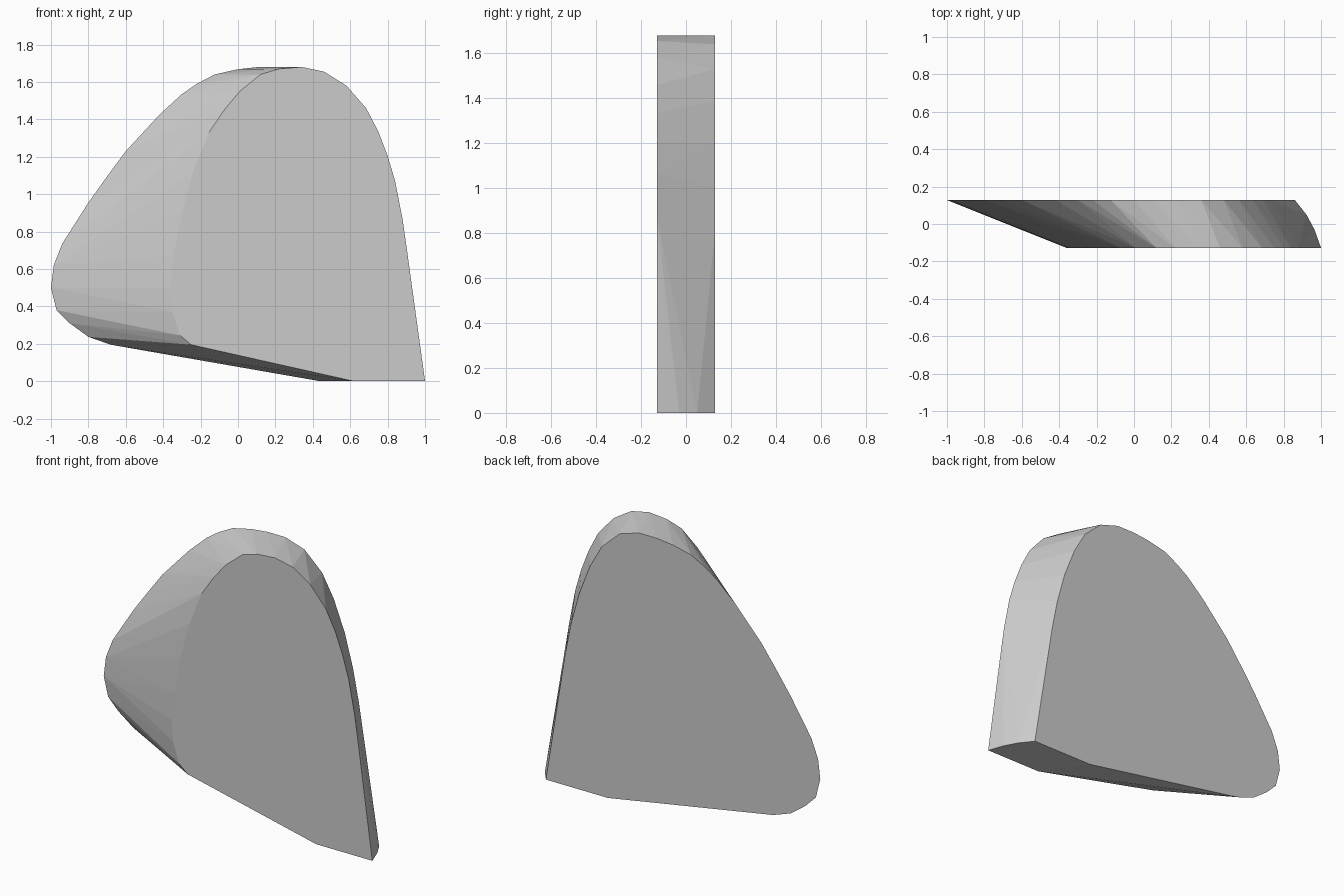
import bpy, bmesh

HALF = 0.128  # half thickness

# Front outline (x, z), running from the bottom right corner over the top
front = [(1, 0), (0.905, 0.69), (0.88, 0.865), (0.84, 1.07), (0.80, 1.205), (0.75, 1.335),
         (0.685, 1.46), (0.58, 1.58), (0.46, 1.655), (0.34, 1.68), (0.22, 1.67),
         (0.12, 1.64), (0.01, 1.55), (-0.07, 1.455), (-0.155, 1.33), (-0.24, 1.12),
         (-0.30, 0.90), (-0.345, 0.67), (-0.36, 0.5), (-0.35, 0.37), (-0.31, 0.245),
         (-0.25, 0.195), (0.62, 0)]

# Back outline, swept towards -x
back = [(0.86, 0), (0.785, 0.46), (0.73, 0.8), (0.69, 1.0), (0.635, 1.2), (0.56, 1.39),
        (0.48, 1.53), (0.36, 1.64), (0.23, 1.68), (0.11, 1.68), (0, 1.668), (-0.125, 1.64),
        (-0.22, 1.59), (-0.30, 1.535), (-0.42, 1.425), (-0.60, 1.23), (-0.70, 1.095),
        (-0.80, 0.955), (-0.94, 0.735), (-0.985, 0.62), (-1, 0.5), (-0.97, 0.38),
        (-0.90, 0.31), (-0.80, 0.237), (-0.68, 0.195), (0.44, 0)]

# Skin the two outlines as one convex wedge, with a gently bowed bottom right edge
bm = bmesh.new()
for y, outline in ((-HALF, front), (HALF, back)):
    for x, z in outline:
        bm.verts.new((x, y, z))
for x, y in ((0.965, -0.03), (0.922, 0.05)):
    bm.verts.new((x, y, 0))
hull = bmesh.ops.convex_hull(bm, input=bm.verts[:])
loose = [v for v in bm.verts if not v.link_faces]
bmesh.ops.delete(bm, geom=loose, context='VERTS')

# Merge the flat caps into single faces
bmesh.ops.dissolve_limit(bm, angle_limit=0.002, verts=bm.verts[:], edges=bm.edges[:])
bmesh.ops.recalc_face_normals(bm, faces=bm.faces[:])

mesh = bpy.data.meshes.new("swept_fin")
bm.to_mesh(mesh)
bm.free()
fin = bpy.data.objects.new("swept_fin", mesh)
bpy.context.collection.objects.link(fin)
